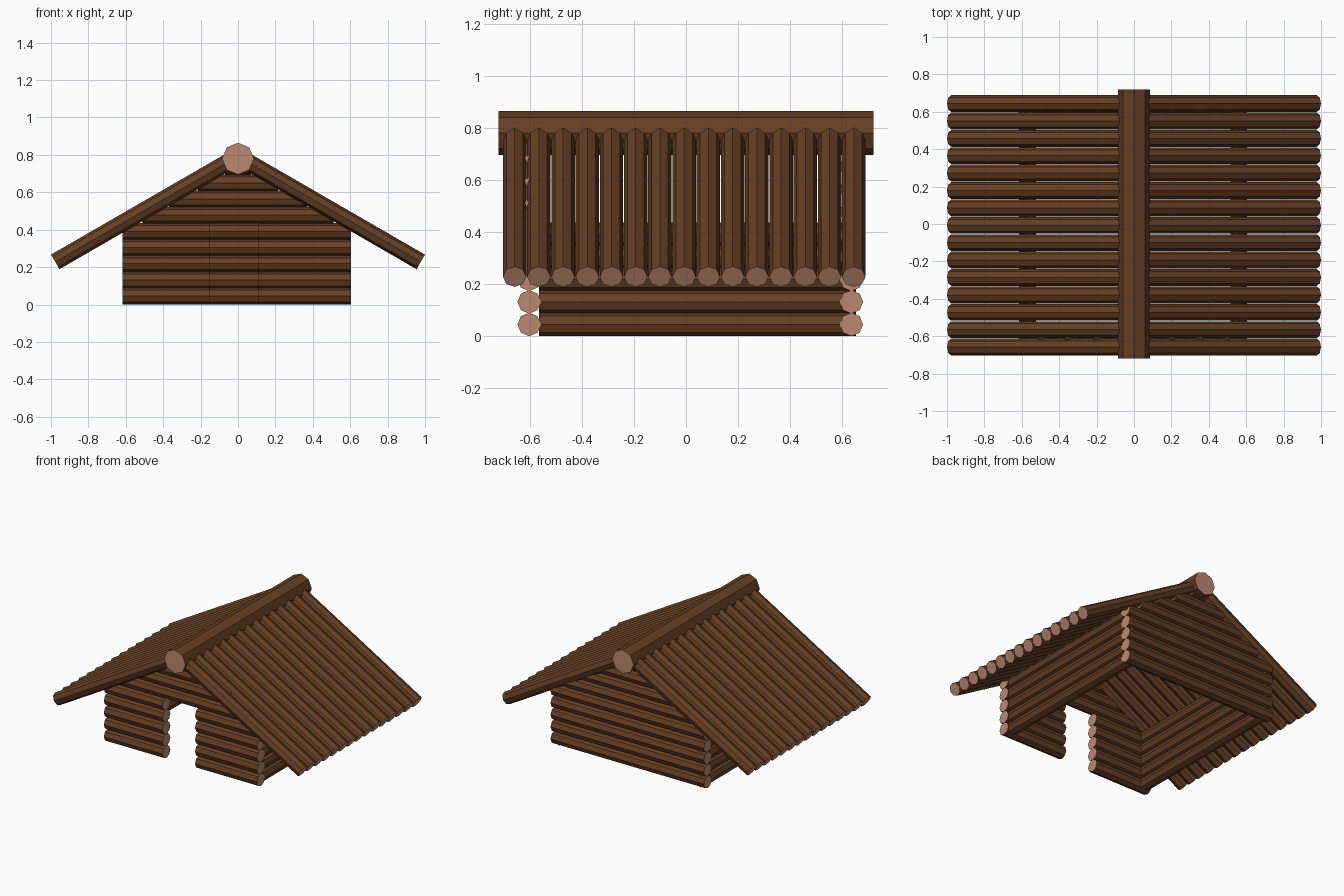
import bpy, bmesh, math
from mathutils import Vector, Matrix

if "Cube" in bpy.data.objects:
    bpy.data.objects.remove(bpy.data.objects["Cube"])


def material(name, rgb):
    m = bpy.data.materials.new(name)
    m.diffuse_color = (*rgb, 1)
    m.use_nodes = True
    m.node_tree.nodes["Principled BSDF"].inputs["Base Color"].default_value = m.diffuse_color
    return m


BARK = material("bark", (0.13, 0.05, 0.018))
CUT_WOOD = material("cut_wood", (0.5, 0.25, 0.16))
R = 0.045            # log radius
STEP = 0.0865        # height of one wall course
ROWS = [R + i * STEP for i in range(5)]
GABLE_ROWS = [R + i * STEP for i in range(5, 9)]


def logs(name, spans, radius=R):
    """One object of octagonal logs, each span a pair of end points; pale sawn ends."""
    bm = bmesh.new()
    for a, b in spans:
        a, b = Vector(a), Vector(b)
        d = (b - a).normalized()
        side = Vector((0, 0, 1)).cross(d).normalized()
        up = d.cross(side)
        rot = Matrix((side, up, d)).transposed().to_4x4()
        geo = bmesh.ops.create_cone(
            bm, cap_ends=True, segments=8, radius1=radius, radius2=radius,
            depth=(b - a).length, matrix=Matrix.Translation((a + b) / 2) @ rot)
        for f in {f for v in geo["verts"] for f in v.link_faces}:
            f.material_index = 1 if len(f.verts) == 8 else 0
    mesh = bpy.data.meshes.new(name)
    bm.to_mesh(mesh)
    bm.free()
    mesh.materials.append(BARK)
    mesh.materials.append(CUT_WOOD)
    ob = bpy.data.objects.new(name, mesh)
    bpy.context.collection.objects.link(ob)
    return ob


def across(y, x0, x1, rows):
    return [((x0, y, z), (x1, y, z)) for z in rows]


def gable(y, halves):
    return [((-h, y, z), (h, y, z)) for h, z in zip(halves, GABLE_ROWS)]


# Front wall, either side of the doorway, and the back wall
FRONT, BACK = -0.602, 0.635
logs("front_wall_left", across(FRONT, -0.618, -0.15, ROWS))
logs("front_wall_right", across(FRONT, 0.11, 0.605, ROWS))
logs("back_wall", across(BACK, -0.618, 0.605, ROWS))

# Stepped gables under the roof slopes
logs("front_gable", gable(FRONT, (0.51, 0.37, 0.215, 0.07)))
logs("back_gable", gable(BACK, (0.50, 0.36, 0.205, 0.06)))

# Side walls
for name, x in (("left_wall", -0.57), ("right_wall", 0.56)):
    logs(name, [((x, -0.565, z), (x, 0.652, z)) for z in ROWS])

# Roof slopes: fifteen logs each, pitched at 30 degrees
EAVE, TOP = 0.977, 0.045
rise = (EAVE - TOP) * math.tan(math.radians(30))
for name, s in (("left_roof", -1), ("right_roof", 1)):
    ys = [-0.658 + i * 0.0930 for i in range(15)]
    logs(name, [((s * TOP, y, 0.228 + rise), (s * EAVE, y, 0.228)) for y in ys])

# Thick ridge log
logs("ridge_log", [((0, -0.72, 0.78), (0, 0.72, 0.78))], 0.085)
